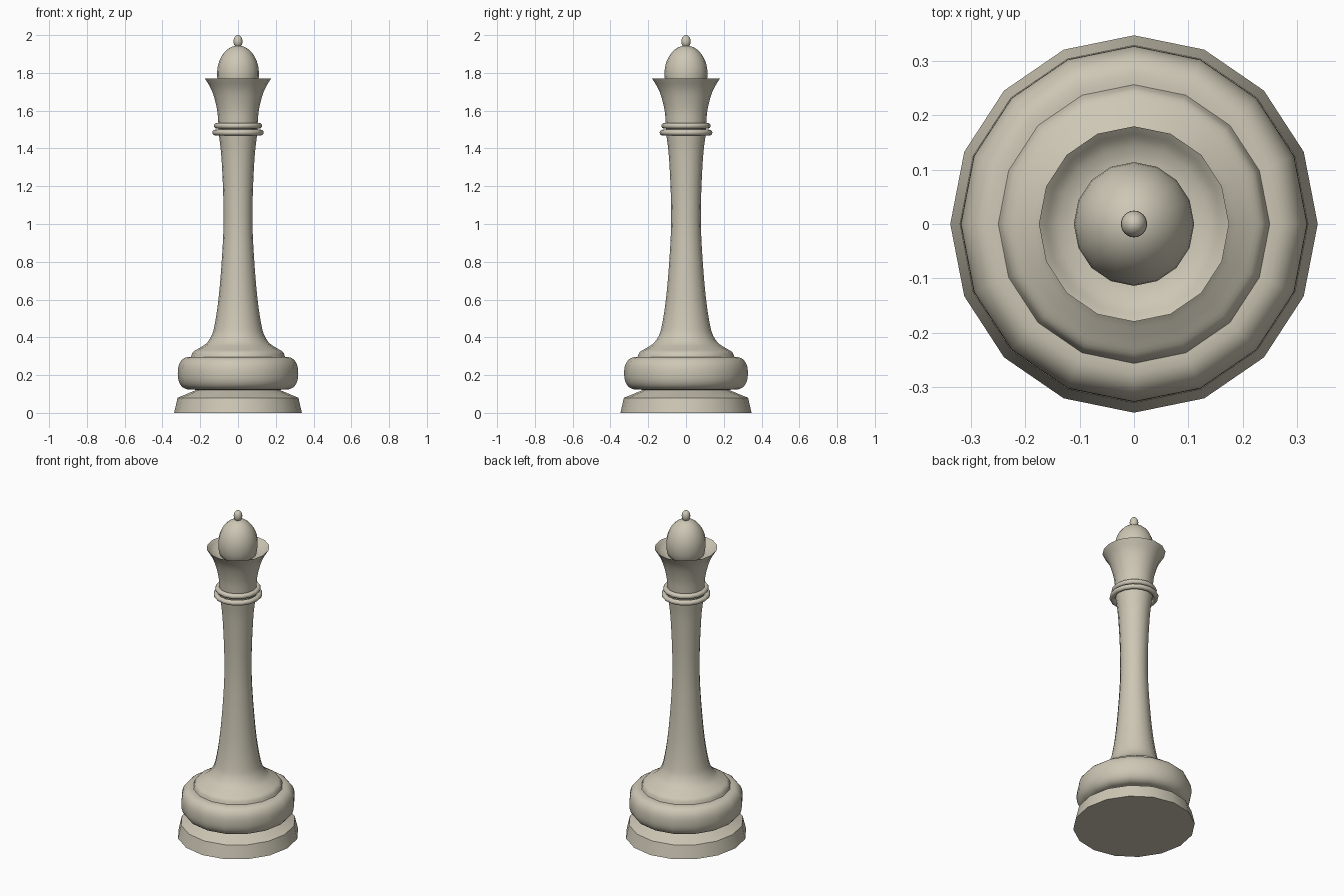
import bpy, bmesh, math
from mathutils import Vector

cube = bpy.data.objects.get("Cube")
if cube:
    bpy.data.objects.remove(cube)

SIDES = 16
Y_STRETCH = 1.027  # slightly oval plan

ivory = bpy.data.materials.new("warm ivory")
ivory.use_nodes = True
COLOUR = (0.61, 0.57, 0.46, 1)
ivory.diffuse_color = COLOUR
ivory.node_tree.nodes["Principled BSDF"].inputs["Base Color"].default_value = COLOUR


def smooth(points, steps=4):
    """Smooth curve through (radius, height) points."""
    p = [Vector(q) for q in points]
    p = [2 * p[0] - p[1]] + p + [2 * p[-1] - p[-2]]
    out = []
    for a, b, c, d in zip(p, p[1:], p[2:], p[3:]):
        for i in range(steps):
            t = i / steps
            out.append(0.5 * (2 * b + (c - a) * t + (2 * a - 5 * b + 4 * c - d) * t * t
                              + (3 * b - a - 3 * c + d) * t ** 3))
    return out + [p[-2]]


def arc(r, z, rr, rz, start, end, steps, power=1.0):
    """Arc of a (super)ellipse centred on radius r, height z."""
    out = []
    for i in range(steps + 1):
        a = math.radians(start + (end - start) * i / steps)
        c, s = math.cos(a), math.sin(a)
        out.append((r + rr * math.copysign(abs(c) ** power, c),
                    z + rz * math.copysign(abs(s) ** power, s)))
    return out


def lathe(name, profile, sides=SIDES, cap_bottom=False):
    """Turn a profile, listed from bottom to top on the outside, about z."""
    bm = bmesh.new()
    rings = []
    for r, z in profile:
        if r < 1e-4:
            rings.append([bm.verts.new((0, 0, z))] * sides)
        else:
            rings.append([bm.verts.new((r * math.cos(k * math.tau / sides),
                                        r * Y_STRETCH * math.sin(k * math.tau / sides), z))
                          for k in range(sides)])
    for low, high in zip(rings, rings[1:]):
        for k in range(sides):
            n = (k + 1) % sides
            bm.faces.new(dict.fromkeys((low[k], low[n], high[n], high[k])))
    if cap_bottom:
        bm.faces.new(rings[0][::-1])
    mesh = bpy.data.meshes.new(name)
    bm.to_mesh(mesh)
    bm.free()
    mesh.materials.append(ivory)
    obj = bpy.data.objects.new(name, mesh)
    bpy.context.collection.objects.link(obj)
    bpy.ops.object.select_all(action='DESELECT')
    obj.select_set(True)
    bpy.context.view_layer.objects.active = obj
    bpy.ops.object.shade_smooth_by_angle(angle=math.radians(32))
    return obj


# Foot: tapered slab with a sloping top that meets the bulge
lathe("foot", [(0.338, 0), (0.32, 0.08), (0.22, 0.122)], cap_bottom=True)

# Rounded bulge above the foot
lathe("base_bulge", [(0.22, 0.122)] + arc(0.255, 0.21, 0.064, 0.086, -90, 90, 18, 0.85)
      + [(0.235, 0.296)])

# Stem: shoulder, waist and neck in one curve
lathe("stem", smooth([(0.25, 0.295), (0.238, 0.322), (0.205, 0.343), (0.168, 0.368),
                      (0.142, 0.405), (0.126, 0.455), (0.106, 0.58), (0.09, 0.75),
                      (0.078, 0.95), (0.077, 1.1), (0.082, 1.25), (0.09, 1.38),
                      (0.102, 1.48), (0.104, 1.53)]))

# Two collar rings
for label, radius, height in (("lower", 0.121, 1.484), ("upper", 0.112, 1.52)):
    lathe(label + "_collar", arc(radius, height, 0.015, 0.015, -180, 180, 16))

# Flared crown with a hollow dish inside the rim
lathe("crown", smooth([(0.104, 1.53), (0.11, 1.6), (0.126, 1.67), (0.145, 1.72), (0.175, 1.77)])
      + smooth([(0.174, 1.77), (0.15, 1.747), (0.125, 1.735), (0.1, 1.73)])[1:])

# Dome and finial
lathe("dome", [(0.098, 1.73)] + arc(0, 1.795, 0.111, 0.15, -20, 90, 14))
lathe("finial", arc(0, 1.967, 0.024, 0.033, -90, 90, 12), sides=24)
